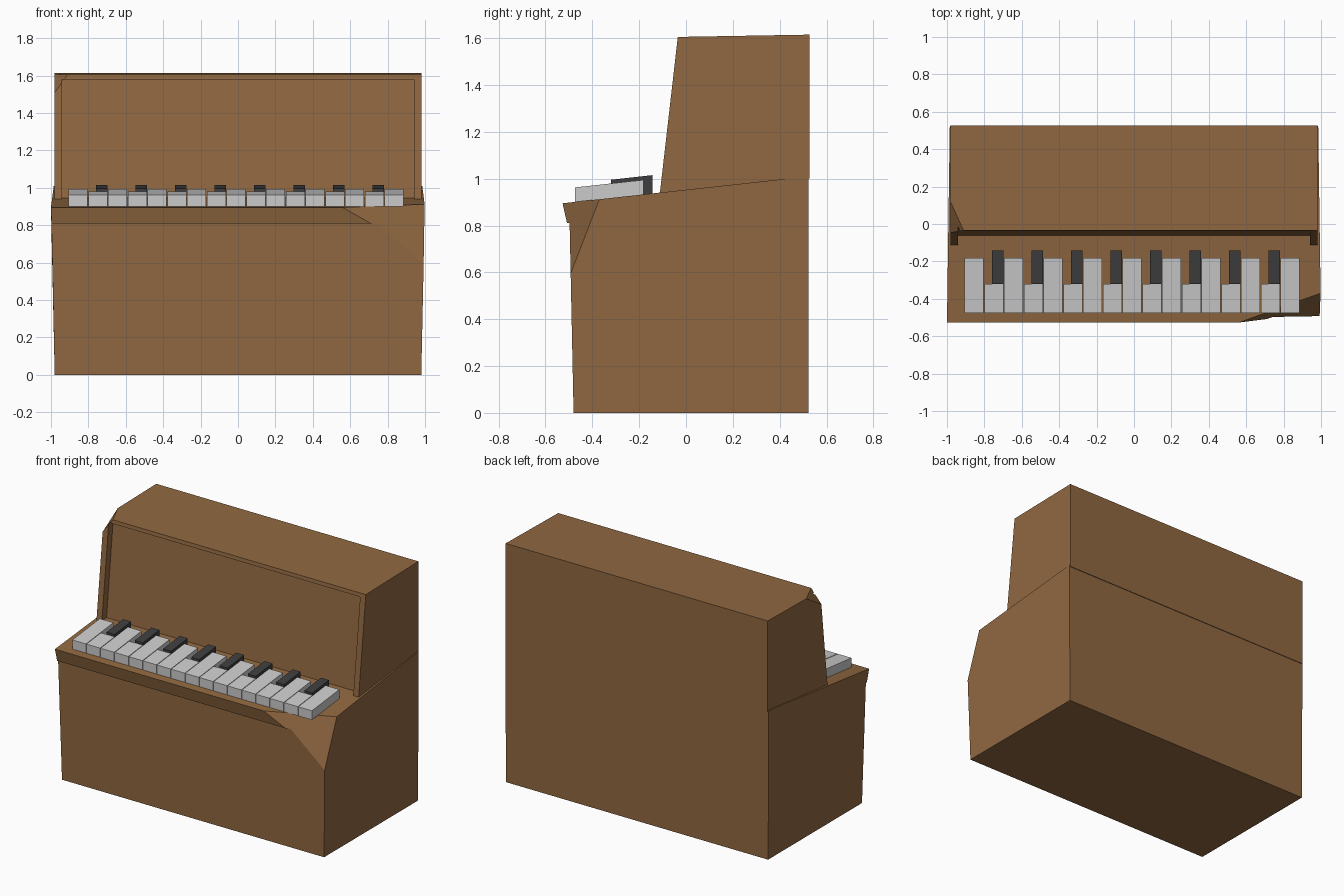
import bpy, bmesh
from mathutils import Vector

if "Cube" in bpy.data.objects:
    bpy.data.objects.remove(bpy.data.objects["Cube"])


def material(name, rgb):
    m = bpy.data.materials.new(name)
    m.diffuse_color = (*rgb, 1)
    m.use_nodes = True
    m.node_tree.nodes["Principled BSDF"].inputs["Base Color"].default_value = m.diffuse_color
    return m


WOOD = material("wood", (0.279, 0.138, 0.052))
WHITE = material("white_key", (0.8, 0.8, 0.8))
BLACK = material("black_key", (0.048, 0.048, 0.048))


def prism(name, profile, xc, mat, chip=None):
    """Extrude a (y, z, half width) side profile along x; optionally slice off
    the side of a plane (point, outward normal) as a broken corner."""
    bm = bmesh.new()
    left = [bm.verts.new((xc - w, y, z)) for y, z, w in profile]
    right = [bm.verts.new((xc + w, y, z)) for y, z, w in profile]
    bm.faces.new(left)
    bm.faces.new(right[::-1])
    n = len(profile)
    for i in range(n):
        j = (i + 1) % n
        bm.faces.new((left[i], right[i], right[j], left[j]))
    if chip:
        cut = bmesh.ops.bisect_plane(
            bm, geom=bm.verts[:] + bm.edges[:] + bm.faces[:],
            plane_co=chip[0], plane_no=chip[1], clear_outer=True)
        edges = [e for e in cut["geom_cut"] if isinstance(e, bmesh.types.BMEdge)]
        if edges:
            bmesh.ops.holes_fill(bm, edges=edges, sides=0)
    bmesh.ops.recalc_face_normals(bm, faces=bm.faces[:])
    me = bpy.data.meshes.new(name)
    bm.to_mesh(me)
    bm.free()
    me.materials.append(mat)
    ob = bpy.data.objects.new(name, me)
    bpy.context.collection.objects.link(ob)
    return ob


def plane(a, b, c):
    """Plane through three points, facing away from the model's middle."""
    a, b, c = Vector(a), Vector(b), Vector(c)
    no = (b - a).cross(c - a).normalized()
    if no.dot(a - Vector((0, 0.2, 0.8))) < 0:
        no.negate()
    return a, no


def deck(y):
    """Height of the sloping key deck."""
    return 0.895 + 0.11 * (y + 0.525)


# lower case with overhanging lip and broken front right corner
low_chip = plane((0.56, -0.525, 0.90), (1.0, -0.37, 0.91), (0.98, -0.495, 0.60))
prism("lower_case", [(-0.48, 0, 0.98), (-0.497, 0.81, 0.997), (-0.508, 0.81, 0.997),
                     (-0.527, 0.895, 1.0), (0.523, 1.01, 0.985), (0.523, 0, 0.98)],
      0, WOOD, low_chip)

# upper case: recessed panel block, side cheeks and top rail, broken left corner
top_chip = plane((-0.98, -0.045, 1.51), (-0.91, -0.032, 1.608), (-0.98, 0.12, 1.61))
prism("upper_case", [(-0.062, 0.94, 0.98), (0.01, 1.58, 0.98), (0.01, 1.606, 0.98),
                     (0.527, 1.615, 0.98), (0.527, 1.0, 0.98)], 0, WOOD, top_chip)
for side, label in ((-1, "left"), (1, "right")):
    prism("cheek_" + label, [(-0.112, 0.935, 0.02), (-0.038, 1.58, 0.02),
                             (0.01, 1.58, 0.02), (-0.062, 0.94, 0.02)],
          side * 0.96, WOOD, top_chip)
prism("top_rail", [(-0.038, 1.58, 0.98), (-0.035, 1.605, 0.98),
                   (0.01, 1.606, 0.98), (0.01, 1.58, 0.98)], 0, WOOD, top_chip)


def key(name, xc, width, y0, y1, height, mat):
    w = width / 2
    prism(name, [(y0, deck(y0), w), (y0, deck(y0) + height, w),
                 (y1, deck(y1) + height, w), (y1, deck(y1), w)], xc, mat)


# alternating long and short white keys, a black key behind each short one
pitch = 0.1056
for i in range(17):
    x = -0.908 + pitch * (i + 0.5)
    short = i % 2
    key(f"white_key_{i + 1}", x, pitch - 0.004, -0.475, -0.32 if short else -0.182,
        0.062, WHITE)
    if short:
        key(f"black_key_{i // 2 + 1}", x + 0.021, 0.06, -0.32, -0.143, 0.078, BLACK)
